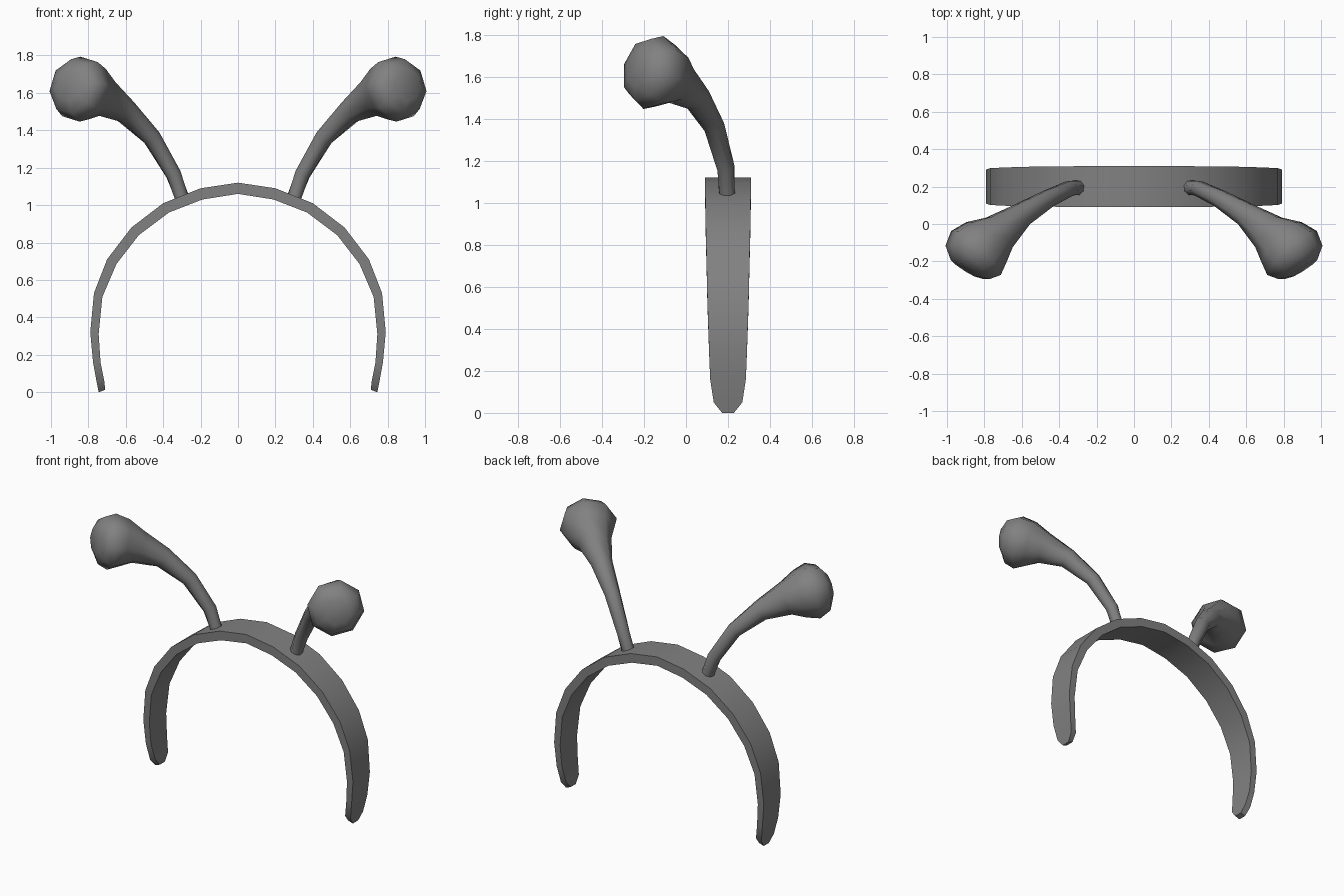
import bpy, bmesh, math
from mathutils import Vector

cube = bpy.data.objects.get("Cube")
if cube:
    bpy.data.objects.remove(cube, do_unlink=True)

grey = bpy.data.materials.new("mid_grey")
grey.use_nodes = True
GREY = (0.22, 0.22, 0.22, 1)
grey.diffuse_color = GREY
grey.node_tree.nodes["Principled BSDF"].inputs["Base Color"].default_value = GREY


def loft(name, rings, angle):
    """Skin a list of equal closed rings and cap both ends."""
    bm = bmesh.new()
    loops = [[bm.verts.new(p) for p in ring] for ring in rings]
    n = len(loops[0])
    for a, b in zip(loops, loops[1:]):
        for i in range(n):
            j = (i + 1) % n
            bm.faces.new((a[i], a[j], b[j], b[i]))
    bm.faces.new(loops[0])
    bm.faces.new(loops[-1])
    bmesh.ops.recalc_face_normals(bm, faces=bm.faces)
    mesh = bpy.data.meshes.new(name)
    bm.to_mesh(mesh)
    bm.free()
    mesh.materials.append(grey)
    obj = bpy.data.objects.new(name, mesh)
    bpy.context.collection.objects.link(obj)
    bpy.ops.object.select_all(action='DESELECT')
    obj.select_set(True)
    bpy.context.view_layer.objects.active = obj
    bpy.ops.object.shade_smooth_by_angle(angle=math.radians(angle))
    return obj


# Headband: outer x, outer z, inner x, inner z, half width
BAND_Y = 0.2
half = [
    (0.0, 1.12, 0.0, 1.06, 0.11),
    (0.20, 1.09, 0.19, 1.03, 0.11),
    (0.40, 1.01, 0.37, 0.96, 0.108),
    (0.57, 0.88, 0.53, 0.84, 0.106),
    (0.70, 0.71, 0.65, 0.685, 0.102),
    (0.77, 0.53, 0.725, 0.51, 0.098),
    (0.79, 0.32, 0.745, 0.31, 0.091),
    (0.775, 0.16, 0.735, 0.16, 0.085),
    (0.755, 0.05, 0.715, 0.06, 0.068),
    (0.745, 0.0, 0.71, 0.012, 0.028),
]
profile = [(-a, b, -c, d, w) for a, b, c, d, w in half[:0:-1]] + half
loft("headband", [
    [(ox, BAND_Y - w, oz), (ox, BAND_Y + w, oz), (ix, BAND_Y + w, iz), (ix, BAND_Y - w, iz)]
    for ox, oz, ix, iz, w in profile], 40)

# Antenna: centre and radius along the stalk and its bulb
path = [
    ((0.30, 0.195, 1.04), 0.04),
    ((0.345, 0.19, 1.165), 0.043),
    ((0.46, 0.135, 1.36), 0.05),
    ((0.60, 0.05, 1.50), 0.068),
    ((0.72, -0.045, 1.575), 0.108),
    ((0.79, -0.10, 1.605), 0.155),
    ((0.845, -0.155, 1.62), 0.18),
    ((0.89, -0.205, 1.635), 0.15),
    ((0.91, -0.235, 1.64), 0.085),
]
SIDES = 8
points = [Vector(p) for p, r in path]
rings = []
for i, (p, r) in enumerate(path):
    d = (points[min(i + 1, len(points) - 1)] - points[max(i - 1, 0)]).normalized()
    side = Vector((0, 0, 1)).cross(d).normalized()
    up = d.cross(side)
    ring = []
    for k in range(SIDES):
        t = math.radians(10) + math.tau * k / SIDES
        ring.append(points[i] + r * (math.cos(t) * up + math.sin(t) * side))
    rings.append(ring)

for name, sign in (("left_antenna", 1), ("right_antenna", -1)):
    loft(name, [[(sign * v.x, v.y, v.z) for v in ring] for ring in rings], 60)
